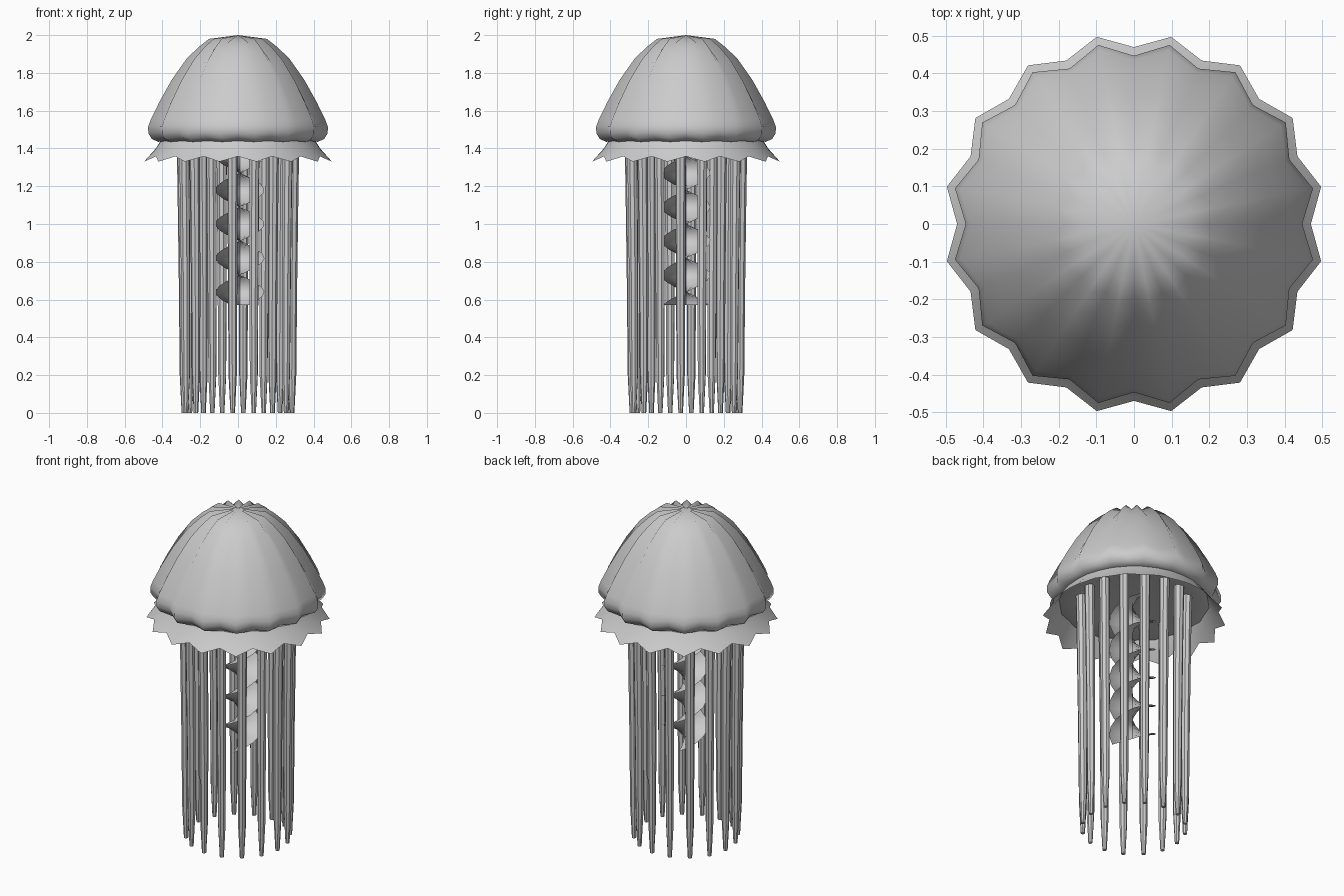
import bpy, bmesh
from math import sin, cos, pi, radians
from mathutils import Vector

if "Cube" in bpy.data.objects:
    bpy.data.objects.remove(bpy.data.objects["Cube"])

LOBES = 16


def finish(name, bm, smooth=True, angle=None):
    bmesh.ops.recalc_face_normals(bm, faces=bm.faces)
    me = bpy.data.meshes.new(name)
    bm.to_mesh(me)
    bm.free()
    ob = bpy.data.objects.new(name, me)
    bpy.context.collection.objects.link(ob)
    for p in me.polygons:
        p.use_smooth = smooth
    if angle:
        bpy.ops.object.select_all(action='DESELECT')
        ob.select_set(True)
        bpy.context.view_layer.objects.active = ob
        bpy.ops.object.shade_smooth_by_angle(angle=radians(angle))
    return ob


def bridge(bm, a, b):
    n = len(a)
    for i in range(n):
        bm.faces.new((a[i], a[(i + 1) % n], b[(i + 1) % n], b[i]))


def fan(bm, ring, z):
    c = bm.verts.new((0, 0, z))
    for i in range(len(ring)):
        bm.faces.new((ring[i], ring[(i + 1) % len(ring)], c))


def lobed_rings(bm, ridge, valley):
    """Stack of rings whose vertices alternate between two profiles."""
    rings = []
    for pr in zip(valley, ridge):
        ring = []
        for i in range(2 * LOBES):
            r, z = pr[i % 2]
            a = pi * i / LOBES
            ring.append(bm.verts.new((r * cos(a), r * sin(a), z)))
        if rings:
            bridge(bm, rings[-1], ring)
        rings.append(ring)
    return rings


# Scalloped bell with a shallow underside
ridge = [(.156, 1.98), (.215, 1.935), (.28, 1.872), (.36, 1.76), (.425, 1.645),
         (.47, 1.555), (.485, 1.515), (.484, 1.48), (.465, 1.45), (.43, 1.435), (.3, 1.45)]
valley = [(.143, 1.958), (.195, 1.91), (.258, 1.848), (.334, 1.738), (.396, 1.627),
          (.436, 1.545), (.447, 1.515), (.446, 1.485), (.435, 1.46), (.415, 1.44), (.3, 1.45)]
bm = bmesh.new()
rings = lobed_rings(bm, ridge, valley)
fan(bm, rings[0], 2.0)
fan(bm, rings[-1], 1.48)
finish("bell", bm)

# Flared, pointed skirt under the bell
bm = bmesh.new()
lobed_rings(bm, [(.415, 1.44), (.445, 1.395), (.507, 1.33)],
            [(.41, 1.44), (.435, 1.40), (.47, 1.358)])
finish("skirt", bm, angle=40)

# Tentacles: tapered tubes hanging in a ring
for k in range(LOBES):
    a = 2 * pi * (k + .75) / LOBES
    bm = bmesh.new()
    rings = []
    for z, d, r in [(1.46, .298, .029), (1.2, .295, .027), (.7, .290, .025),
                    (.2, .288, .022), (0, .288, .012)]:
        c = Vector((d * cos(a), d * sin(a), z))
        ring = [bm.verts.new(c + Vector((r * cos(a + pi * j / 4), r * sin(a + pi * j / 4), 0)))
                for j in range(8)]
        if rings:
            bridge(bm, rings[-1], ring)
        rings.append(ring)
    bm.faces.new(rings[0])
    bm.faces.new(rings[-1])
    finish(f"tentacle_{k + 1}", bm, angle=40)

# Central twisted ribbon arm
bm = bmesh.new()
rows = []
STEPS = 36
for i in range(STEPS + 1):
    z = .57 + .89 * i / STEPS
    a = pi * (z - .64) / .18
    row = [bm.verts.new((.01 + s * .13 * cos(a), s * .13 * sin(a), z))
           for s in (-1, -.5, 0, .5, 1)]
    if rows:
        for j in range(4):
            bm.faces.new((rows[-1][j], rows[-1][j + 1], row[j + 1], row[j]))
    rows.append(row)
finish("oral_arm", bm, angle=40)
